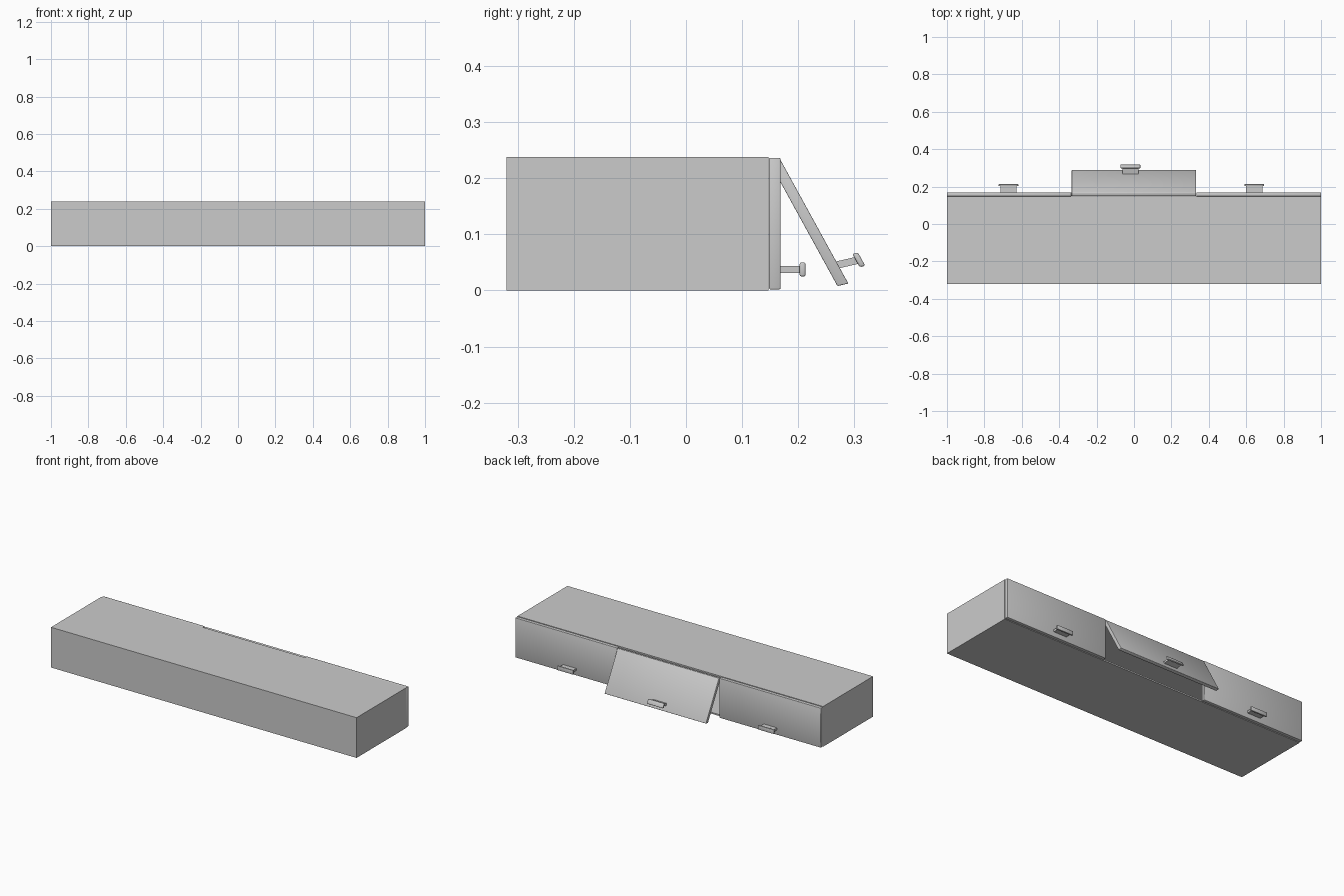
import bpy, bmesh
from mathutils import Matrix

if "Cube" in bpy.data.objects:
    bpy.data.objects.remove(bpy.data.objects["Cube"])


def flat_colour(name, rgb):
    m = bpy.data.materials.new(name)
    m.diffuse_color = (*rgb, 1.0)
    m.use_nodes = True
    m.node_tree.nodes["Principled BSDF"].inputs["Base Color"].default_value = m.diffuse_color
    return m


GREY = flat_colour("light grey", (0.6, 0.6, 0.6))


def add_box(bm, x, y, z):
    """Box from (min, max) ranges on each axis."""
    r = (x, y, z)
    size = Matrix.Diagonal([b - a for a, b in r] + [1.0])
    place = Matrix.Translation([(a + b) / 2 for a, b in r])
    bmesh.ops.create_cube(bm, size=1.0, matrix=place @ size)


def finish(bm, name, matrix=None, bevel=0.0):
    if bevel:
        bmesh.ops.bevel(bm, geom=bm.edges[:], offset=bevel, segments=2,
                        profile=0.5, affect='EDGES')
    if matrix:
        bm.transform(matrix)
    if bevel:
        for f in bm.faces:
            f.smooth = True
    me = bpy.data.meshes.new(name)
    bm.to_mesh(me)
    bm.free()
    me.materials.append(GREY)
    ob = bpy.data.objects.new(name, me)
    bpy.context.collection.objects.link(ob)
    return ob


def box(name, x, y, z, matrix=None, bevel=0.0):
    bm = bmesh.new()
    add_box(bm, x, y, z)
    return finish(bm, name, matrix, bevel)


# Hollow cabinet body, open toward +y where the doors sit
Y0, Y1, H, T = -0.32, 0.147, 0.238, 0.012
bm = bmesh.new()
add_box(bm, (-1, 1), (Y0, Y1), (0, H))
bm.faces.ensure_lookup_table()
opening = max(bm.faces, key=lambda f: f.calc_center_median().y)
bmesh.ops.inset_region(bm, faces=[opening], thickness=T)
pushed = bmesh.ops.extrude_discrete_faces(bm, faces=[opening])["faces"]
bmesh.ops.translate(bm, vec=(0, Y0 + T - Y1, 0),
                    verts=list({v for f in pushed for v in f.verts}))
finish(bm, "cabinet_body")

# Swing of the open middle door: a skewed tilt about its top inner edge
HINGE_Y, HINGE_Z = 0.148, 0.236
tilt = Matrix(((1, 0, 0, 0), (0, 0.947, -0.521, 0),
               (0, 0.218, 0.949, 0), (0, 0, 0, 1)))
OPEN = (Matrix.Translation((0, HINGE_Y, 0.230)) @ tilt
        @ Matrix.Translation((0, -HINGE_Y, -HINGE_Z)))

# Three doors, each with a stem and a grip plate
doors = [("left", -1.0, -0.335, -0.671, None),
         ("middle", -0.333, 0.331, -0.019, OPEN),
         ("right", 0.333, 1.0, 0.643, None)]
for side, xa, xb, cx, mat in doors:
    box(side + "_door", (xa, xb), (HINGE_Y, 0.1685), (0.002, HINGE_Z), mat, 0.002)
    box(side + "_handle_stem", (cx - 0.043, cx + 0.043), (0.168, 0.204),
        (0.031, 0.0435), mat)
    box(side + "_handle_grip", (cx - 0.053, cx + 0.053), (0.2025, 0.213),
        (0.025, 0.05), mat, 0.003)
